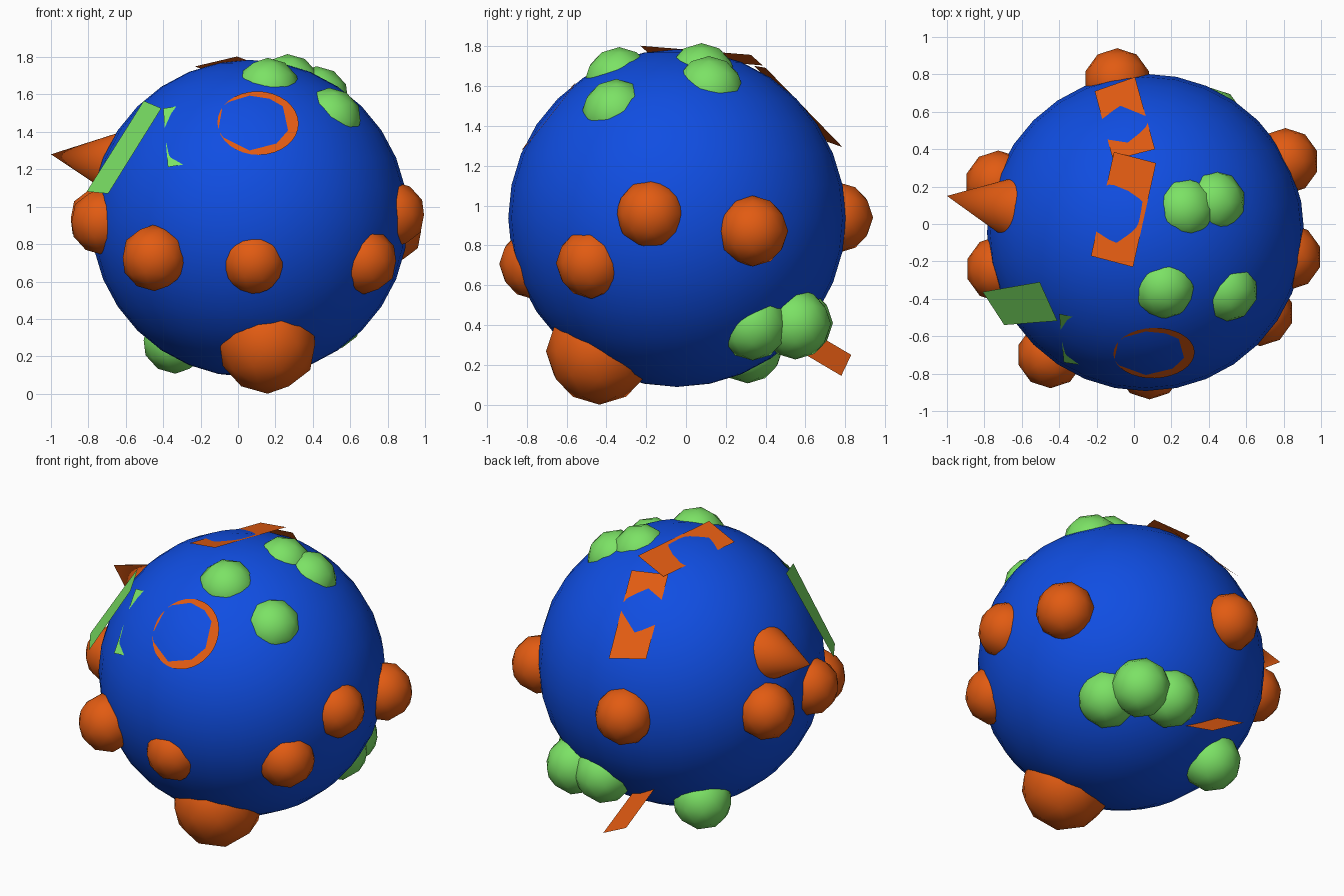
import bpy, bmesh, math
from mathutils import Vector, Matrix

if "Cube" in bpy.data.objects:
    bpy.data.objects.remove(bpy.data.objects["Cube"])


def material(name, rgb):
    m = bpy.data.materials.new(name)
    m.diffuse_color = (*rgb, 1)
    m.use_nodes = True
    m.node_tree.nodes["Principled BSDF"].inputs["Base Color"].default_value = m.diffuse_color
    return m


BLUE = material("blue", (0.005, 0.075, 0.76))
ORANGE = material("orange", (0.76, 0.105, 0.006))
GREEN = material("green", (0.2, 0.76, 0.13))


def finish(name, bm, mat, smooth=False):
    me = bpy.data.meshes.new(name)
    bm.to_mesh(me)
    bm.free()
    me.materials.append(mat)
    ob = bpy.data.objects.new(name, me)
    bpy.context.collection.objects.link(ob)
    if smooth:
        bpy.ops.object.select_all(action='DESELECT')
        ob.select_set(True)
        bpy.context.view_layer.objects.active = ob
        bpy.ops.object.shade_smooth_by_angle(angle=math.radians(50))
    return ob


def ball(name, centre, radius, mat):
    bm = bmesh.new()
    bmesh.ops.create_icosphere(bm, subdivisions=2, radius=radius,
                               matrix=Matrix.Translation(centre))
    finish(name, bm, mat, True)


def plate(name, corners, mat):
    bm = bmesh.new()
    bm.faces.new([bm.verts.new(c) for c in corners])
    finish(name, bm, mat)


def facing(centre, axis):
    return Matrix.Translation(centre) @ Vector(axis).to_track_quat('Z', 'Y').to_matrix().to_4x4()


# Round body
C = Vector((0.062, -0.045, 0.937))
bm = bmesh.new()
bmesh.ops.create_uvsphere(bm, u_segments=32, v_segments=16, radius=0.848,
                          matrix=Matrix.Translation(C))
finish("body", bm, BLUE, True)

# Orange knobs around the middle
for i, p in enumerate([(-0.447, -0.70, 0.727), (0.083, -0.76, 0.706),
                       (0.675, -0.475, 0.71), (0.825, -0.176, 0.957),
                       (0.81, 0.335, 0.872), (-0.09, 0.762, 0.94),
                       (-0.725, 0.215, 0.935), (-0.72, -0.24, 0.92)]):
    ball(f"side_knob_{i + 1}", p, 0.178, ORANGE)

# Green knobs on the top and the lower back
for i, p in enumerate([(0.265, 0.078, 1.64), (0.42, 0.115, 1.575),
                       (0.158, -0.335, 1.62), (0.487, -0.35, 1.46)]):
    ball(f"top_knob_{i + 1}", p, 0.176, GREEN)
for i, p in enumerate([(0.485, 0.335, 0.40), (0.41, 0.55, 0.405),
                       (0.195, 0.56, 0.41), (-0.335, 0.31, 0.285)]):
    ball(f"lower_knob_{i + 1}", p, 0.178, GREEN)

# Large foot underneath the front
ball("foot", (0.158, -0.435, 0.268), 0.268, ORANGE)

# Cone on the left
tip = Vector((-1.0, 0.15, 1.28))
axis = Vector((-0.975, 0.175, 0.137)).normalized()
length = 0.37
bm = bmesh.new()
bmesh.ops.create_cone(bm, cap_ends=True, segments=32, radius1=0.175, radius2=0,
                      depth=length, matrix=facing(tip - axis * length / 2, axis))
finish("cone", bm, ORANGE, True)

# Thin flat plates; the body bulges through the middle of most of them
plate("top_plate_back", [(-0.21, 0.71, 1.32), (0.005, 0.786, 1.294),
                         (0.112, 0.40, 1.692), (-0.112, 0.342, 1.702)], ORANGE)
plate("top_plate_front", [(0.118, 0.326, 1.757), (-0.107, 0.385, 1.704),
                          (-0.23, -0.171, 1.75), (-0.005, -0.23, 1.803)], ORANGE)
plate("left_plate", [(-0.504, -0.31, 1.566), (-0.41, -0.518, 1.526),
                     (-0.694, -0.54, 1.07), (-0.809, -0.363, 1.081)], GREEN)
plate("front_plate", [(-0.40, -0.48, 1.525), (-0.375, -0.74, 1.212),
                      (0.0, -0.795, 1.27), (-0.02, -0.565, 1.588)], GREEN)
plate("tail_plate", [(-0.15, 0.83, 0.25), (0.05, 0.78, 0.145),
                     (0.025, 0.45, 0.34), (-0.172, 0.50, 0.445)], ORANGE)

# Front disc, showing as a crescent around the bulge
bm = bmesh.new()
bmesh.ops.create_circle(bm, cap_ends=True, segments=32, radius=0.217,
                        matrix=facing(C + Vector((0.045, -0.645, 0.510)),
                                      (0.02, -0.645, 0.512)))
finish("front_disc", bm, ORANGE)
